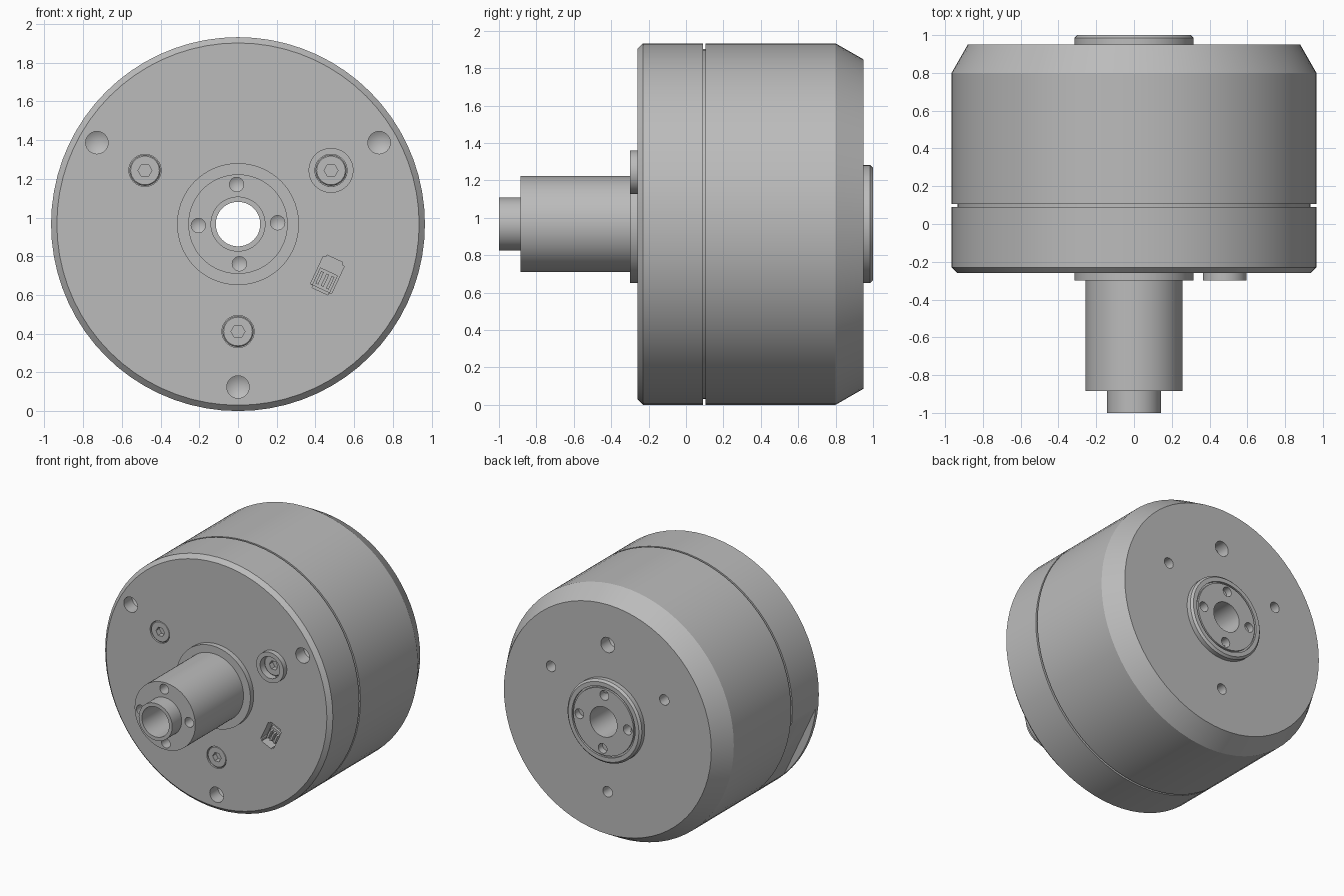
import bpy, bmesh, math
from mathutils import Matrix, Vector

if "Cube" in bpy.data.objects:
    bpy.data.objects.remove(bpy.data.objects["Cube"], do_unlink=True)

R = 0.966      # body radius, also the height of the axis
BORE = 0.115
FRONT, BACK = -0.26, 0.95

grey = bpy.data.materials.new("metal grey")
grey.use_nodes = True
grey.diffuse_color = (0.5, 0.5, 0.5, 1)
grey.node_tree.nodes["Principled BSDF"].inputs["Base Color"].default_value = (0.5, 0.5, 0.5, 1)


def lathe(bm, profile, x=0, z=0, seg=72, closed=False):
    """Spin (radius, y) points about an axis along y, offset from the main axis."""
    new = []
    rings = []
    for r, y in profile:
        if r == 0:
            ring = [bm.verts.new((x, y, R + z))] * seg
        else:
            ring = [bm.verts.new((x + r * math.cos(math.tau * i / seg), y,
                                  R + z + r * math.sin(math.tau * i / seg))) for i in range(seg)]
        rings.append(ring)
    pairs = list(zip(rings, rings[1:]))
    if closed:
        pairs.append((rings[-1], rings[0]))
    for a, b in pairs:
        for i in range(seg):
            j = (i + 1) % seg
            corners = list(dict.fromkeys((a[i], a[j], b[j], b[i])))
            new.append(bm.faces.new(corners))
    bmesh.ops.recalc_face_normals(bm, faces=new)


def box(bm, size, centre, angle=0, pivot=(0, 0)):
    """Box turned about y by an angle around a pivot given in x and z."""
    m = (Matrix.Translation((pivot[0], 0, R + pivot[1])) @ Matrix.Rotation(angle, 4, 'Y')
         @ Matrix.Translation(centre) @ Matrix.Diagonal((*size, 1)))
    return bmesh.ops.create_cube(bm, size=1, matrix=m)["verts"]


def drill(bm, x, z, r, y, direction, depth=0.1, seg=24):
    """Drill shape with a conical end, entering at y."""
    d = direction
    lathe(bm, [(0, y - 0.03 * d), (r, y - 0.03 * d), (r, y + depth * d),
               (0, y + (depth + r * 0.6) * d)], x, z, seg)


def finish(name, bm):
    mesh = bpy.data.meshes.new(name)
    bm.to_mesh(mesh)
    bm.free()
    ob = bpy.data.objects.new(name, mesh)
    bpy.context.collection.objects.link(ob)
    mesh.materials.append(grey)
    return ob


def select(ob):
    bpy.ops.object.select_all(action='DESELECT')
    ob.select_set(True)
    bpy.context.view_layer.objects.active = ob


def cut(ob, bm):
    cutter = finish("cutter", bm)
    mod = ob.modifiers.new("cut", 'BOOLEAN')
    mod.operation = 'DIFFERENCE'
    mod.solver = 'EXACT'
    mod.object = cutter
    select(ob)
    bpy.ops.object.modifier_apply(modifier=mod.name)
    bpy.data.objects.remove(cutter, do_unlink=True)


def smooth(ob):
    select(ob)
    bpy.ops.object.shade_smooth_by_angle(angle=math.radians(25))


def polar(radius, degrees):
    a = math.radians(degrees)
    return radius * math.cos(a), radius * math.sin(a)


TRIPLE = (30, 150, 270)
SCREWS = [polar(0.555, a) for a in TRIPLE]
HUB_HOLES = [polar(0.205, a) for a in (2, 92, 182, 272)]
SOCKET = (0.462, -0.263)
TILT = math.radians(25)

# Front housing: chamfered drum with a cable flat, holes and socket pocket
bm = bmesh.new()
lathe(bm, [(0.2, FRONT), (0.936, FRONT), (R, -0.23), (R, 0.09), (0.2, 0.09)], closed=True)
front_housing = finish("front_housing", bm)
bm = bmesh.new()
for a in TRIPLE:
    drill(bm, *polar(0.842, a), 0.058, FRONT, 1)
for x, z in SCREWS:
    lathe(bm, [(0, -0.35), (0.083, -0.35), (0.083, -0.2), (0, -0.2)], x, z, 32)
pocket = box(bm, (0.12, 0.16, 0.185), (0, FRONT, 0), TILT, SOCKET)
upright = [e for e in {e for v in pocket for e in v.link_edges}
           if abs((e.verts[0].co - e.verts[1].co).normalized().y) > 0.9]
bmesh.ops.bevel(bm, geom=upright, offset=0.015, segments=3, affect='EDGES')
cut(front_housing, bm)
bm = bmesh.new()
box(bm, (0.2, 0.32, 0.9), (-1.012, -0.04, 0), math.radians(-25))
box(bm, (0.2, 0.08, 0.12), (-0.9, 0.0, 0.1), math.radians(-25))
cut(front_housing, bm)
smooth(front_housing)

# Recessed band between the two drums
bm = bmesh.new()
lathe(bm, [(0.2, 0.08), (0.935, 0.08), (0.935, 0.115), (0.2, 0.115)], closed=True)
smooth(finish("seam_band", bm))

# Rear bell: wide chamfer and mounting holes
bm = bmesh.new()
lathe(bm, [(0.2, 0.105), (R, 0.105), (R, 0.8), (0.88, BACK), (0.2, BACK)], closed=True)
rear_bell = finish("rear_bell", bm)
bm = bmesh.new()
for x, z in SCREWS:
    drill(bm, x, z, 0.04, BACK, -1)
drill(bm, 0, 0.57, 0.058, BACK, -1)
cut(rear_bell, bm)
smooth(rear_bell)

# Hollow shaft with front flange, stepped tip and rear hub
bm = bmesh.new()
lathe(bm, [(BORE, -1), (0.142, -1), (0.142, -0.885), (0.257, -0.885), (0.257, -0.3),
           (0.315, -0.3), (0.315, -0.2), (0.25, -0.2), (0.25, 0.9), (0.315, 0.9),
           (0.315, 0.985), (0.3, 1), (0.268, 1), (0.268, 0.985), (0.255, 0.985),
           (0.255, 1), (BORE, 1)], closed=True)
shaft = finish("hollow_shaft", bm)
bm = bmesh.new()
for x, z in HUB_HOLES:
    drill(bm, x, z, 0.037, -0.885, 1)
    drill(bm, x, z, 0.037, 1, -1)
cut(shaft, bm)
smooth(shaft)

# Socket-head screws sunk in the front face
for i, (x, z) in enumerate(SCREWS):
    bm = bmesh.new()
    lathe(bm, [(0, -0.19), (0.08, -0.19), (0.08, -0.25), (0.074, -0.256), (0, -0.256)], x, z, 32)
    screw = finish(f"screw_{i + 1}", bm)
    bm = bmesh.new()
    lathe(bm, [(0, -0.3), (0.036, -0.3), (0.036, -0.215), (0, -0.215)], x, z, 6)
    cut(screw, bm)
    smooth(screw)

# Raised collar around one screw
bm = bmesh.new()
lathe(bm, [(0.083, -0.3), (0.116, -0.3), (0.116, -0.25), (0.083, -0.25)], *SCREWS[0], 40, True)
smooth(finish("screw_collar", bm))

# Small connector inside the pocket
bm = bmesh.new()
box(bm, (0.1, 0.03, 0.1), (0, -0.185, -0.03), TILT, SOCKET)
for k in (-1, 0, 1):
    box(bm, (0.015, 0.04, 0.07), (0.03 * k, -0.21, -0.03), TILT, SOCKET)
finish("connector", bm)
